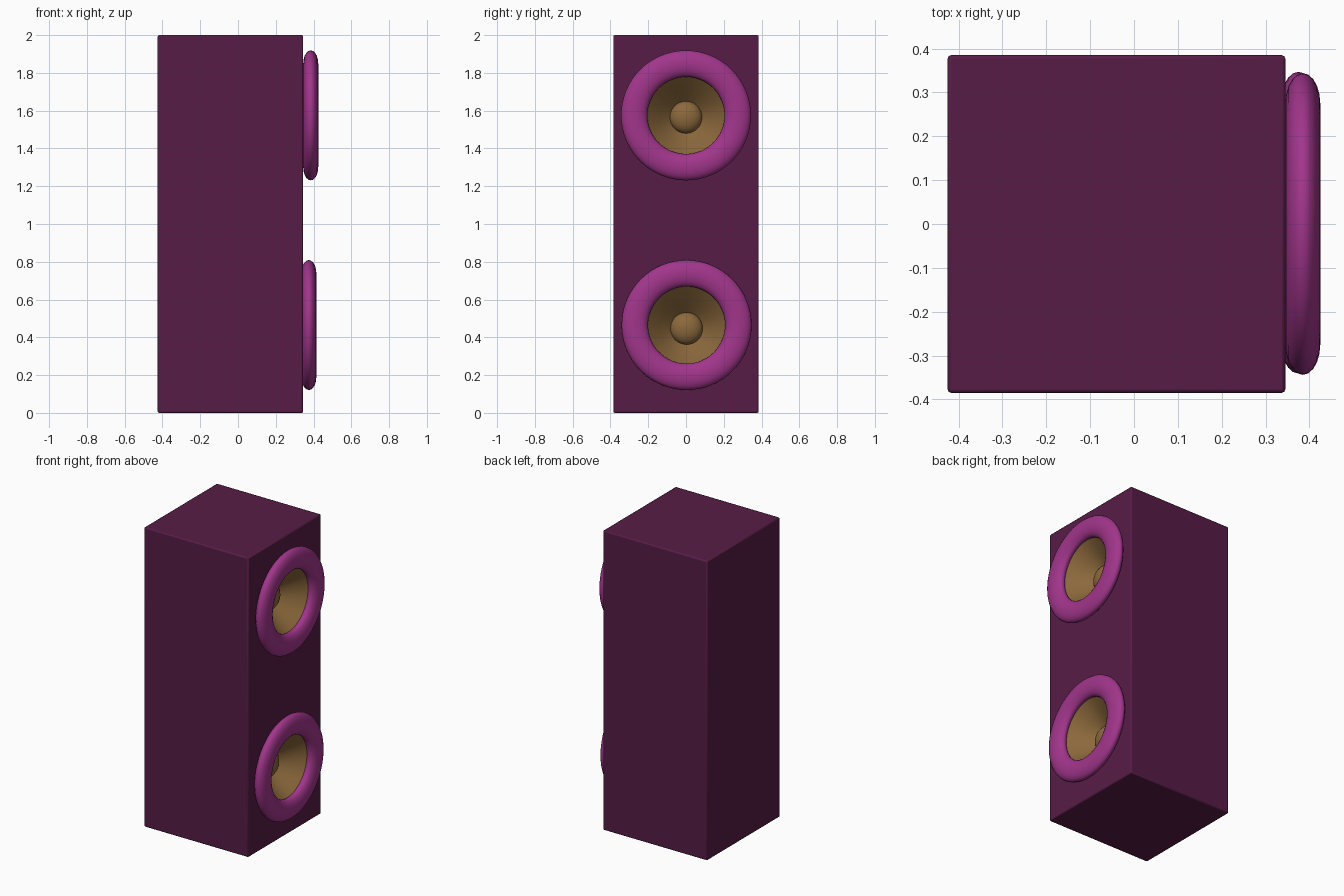
import bpy, bmesh, math
from mathutils import Matrix, Vector

if "Cube" in bpy.data.objects:
    bpy.data.objects.remove(bpy.data.objects["Cube"])


def material(name, rgb):
    m = bpy.data.materials.new(name)
    m.diffuse_color = (*rgb, 1)
    m.use_nodes = True
    m.node_tree.nodes["Principled BSDF"].inputs["Base Color"].default_value = m.diffuse_color
    return m


PLUM = material("dark_plum", (0.095, 0.012, 0.062))
MAGENTA = material("magenta", (0.36, 0.036, 0.26))
BROWN = material("brown", (0.26, 0.14, 0.045))


def smooth(obj, degrees=40):
    bpy.ops.object.select_all(action='DESELECT')
    obj.select_set(True)
    bpy.context.view_layer.objects.active = obj
    bpy.ops.object.shade_smooth_by_angle(angle=math.radians(degrees))


# Cabinet with slightly softened edges
bpy.ops.mesh.primitive_cube_add(size=1, location=(-0.04, 0, 1.0))
cabinet = bpy.context.object
cabinet.name = "cabinet"
cabinet.scale = (0.77, 0.77, 2.0)
bpy.ops.object.transform_apply(location=False, rotation=False, scale=True)
cabinet.data.materials.append(PLUM)
bevel = cabinet.modifiers.new("soft_edges", 'BEVEL')
bevel.width = 0.008
bevel.segments = 2


def speaker(label, x, y, z, dome_drop):
    # Recess cut into the cabinet behind the ring
    bpy.ops.mesh.primitive_cylinder_add(
        vertices=48, radius=0.25, depth=0.4, location=(0.345, y, z),
        rotation=(0, math.pi / 2, 0))
    cutter = bpy.context.object
    cutter.name = label + "_recess_cutter"
    cutter.hide_render = True
    cutter.hide_set(True)
    cut = cabinet.modifiers.new(label + "_recess", 'BOOLEAN')
    cut.operation = 'DIFFERENCE'
    cut.solver = 'EXACT'
    cut.object = cutter

    # Flattened surround ring
    bpy.ops.mesh.primitive_torus_add(
        major_radius=0.274, minor_radius=0.07, major_segments=64,
        minor_segments=20, location=(x, y, z), rotation=(0, math.pi / 2, 0))
    ring = bpy.context.object
    ring.name = label + "_ring"
    ring.scale.z = 0.57
    ring.data.materials.append(MAGENTA)
    smooth(ring, 60)

    # Cone and convex dust cap, lathed around the x axis (x offset, radius)
    profile = [(0.0, 0.225), (-0.02, 0.205), (-0.09, 0.145), (-0.15, 0.085)]
    for i in range(1, 7):
        a = i / 6 * math.pi / 2
        profile.append((-0.15 + 0.05 * math.sin(a), 0.085 * math.cos(a)))
    bm = bmesh.new()
    verts = [bm.verts.new((px, 0, r)) for px, r in profile]
    edges = [bm.edges.new(p) for p in zip(verts, verts[1:])]
    bmesh.ops.spin(bm, geom=verts + edges, cent=(0, 0, 0), axis=(1, 0, 0),
                   angle=2 * math.pi, steps=48)
    bmesh.ops.remove_doubles(bm, verts=bm.verts, dist=0.0005)
    bmesh.ops.recalc_face_normals(bm, faces=bm.faces)
    if sum((f.normal.x for f in bm.faces)) < 0:
        bmesh.ops.reverse_faces(bm, faces=bm.faces)
    # The deeper rows sit slightly low
    for v in bm.verts:
        v.co.z -= dome_drop * min(1, -v.co.x / 0.1)
    mesh = bpy.data.meshes.new(label + "_cone")
    bm.to_mesh(mesh)
    bm.free()
    cone = bpy.data.objects.new(label + "_cone", mesh)
    cone.location = (x, y, z)
    bpy.context.collection.objects.link(cone)
    mesh.materials.append(BROWN)
    smooth(cone, 40)


speaker("upper_speaker", 0.385, 0.0, 1.575, 0.01)
speaker("lower_speaker", 0.375, 0.003, 0.465, 0.018)
smooth(cabinet, 30)
